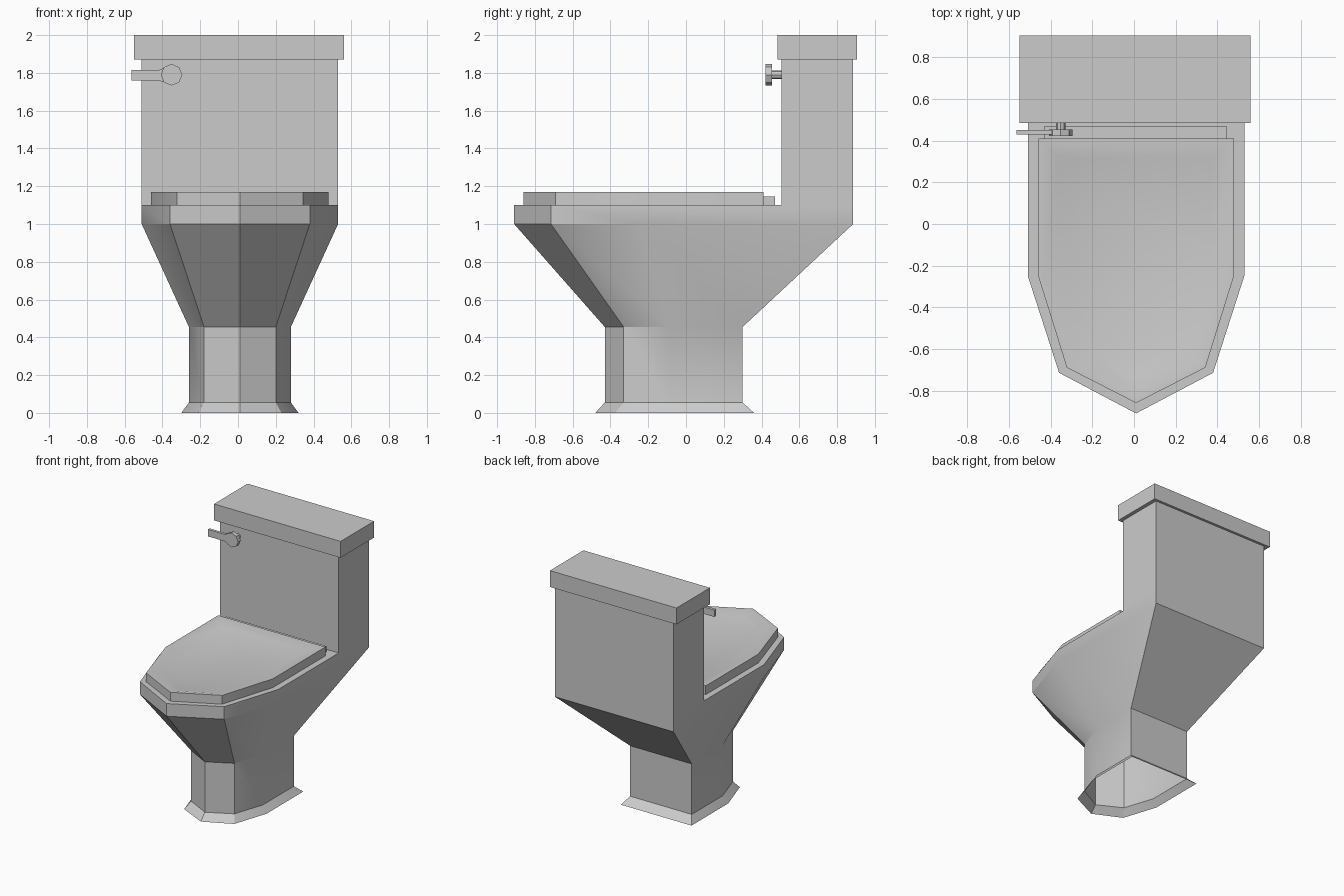
import bpy, bmesh, math
from mathutils import Matrix

if "Cube" in bpy.data.objects:
    bpy.data.objects.remove(bpy.data.objects["Cube"])

CX = 0.01  # body centre line


def outline(w, back, side, cw, corner, front):
    """Seven-sided bowl outline: square back, pointed front."""
    half = [(w, back), (w, side), (cw, corner)]
    return half + [(0, front)] + [(-x, y) for x, y in reversed(half)]


def finish(name, bm, smooth=None):
    bmesh.ops.recalc_face_normals(bm, faces=bm.faces)
    me = bpy.data.meshes.new(name)
    bm.to_mesh(me)
    bm.free()
    ob = bpy.data.objects.new(name, me)
    bpy.context.collection.objects.link(ob)
    if smooth:
        bpy.context.view_layer.objects.active = ob
        ob.select_set(True)
        bpy.ops.object.shade_smooth_by_angle(angle=math.radians(smooth))
        ob.select_set(False)
    return ob


def loft(name, levels, cap_bottom, smooth=None):
    """Skin a stack of (outline, z) rings and cap the top."""
    bm = bmesh.new()
    rings = [[bm.verts.new((CX + x, y, z)) for x, y in pts] for pts, z in levels]
    for a, b in zip(rings, rings[1:]):
        for i in range(len(a)):
            j = (i + 1) % len(a)
            bm.faces.new((a[i], a[j], b[j], b[i]))
    bm.faces.new(rings[-1])
    if cap_bottom:
        bm.faces.new(rings[0][::-1])
    return finish(name, bm, smooth)


def box(name, x0, x1, y0, y1, z0, z1):
    bm = bmesh.new()
    m = Matrix.Translation(((x0 + x1) / 2, (y0 + y1) / 2, (z0 + z1) / 2))
    bmesh.ops.create_cube(bm, size=1, matrix=m @ Matrix.Diagonal((x1 - x0, y1 - y0, z1 - z0, 1)))
    return finish(name, bm)


def disc(name, x, z, r, y0, y1):
    """Octagonal cylinder along y."""
    bm = bmesh.new()
    m = Matrix.Translation((x, (y0 + y1) / 2, z)) @ Matrix.Rotation(math.pi / 2, 4, 'X')
    bmesh.ops.create_cone(bm, cap_ends=True, segments=8, radius1=r, radius2=r, depth=y1 - y0, matrix=m)
    return finish(name, bm)


# Pedestal and bowl, open underneath
foot = outline(0.31, 0.36, -0.10, 0.22, -0.375, -0.48)
stem = outline(0.27, 0.30, -0.09, 0.19, -0.33, -0.43)
rim = outline(0.52, 0.885, -0.25, 0.37, -0.715, -0.91)
loft("bowl_and_pedestal", [(foot, 0), (stem, 0.055), (stem, 0.455), (rim, 1.0), (rim, 1.1)], False, 25)

# Closed seat lid with a shallow dished top
seat = outline(0.47, 0.41, -0.25, 0.333, -0.69, -0.86)
lip = outline(0.445, 0.385, -0.245, 0.315, -0.67, -0.83)
dish = outline(0.37, 0.32, -0.22, 0.26, -0.60, -0.74)
loft("seat_lid", [(seat, 1.1), (seat, 1.17), (lip, 1.17), (dish, 1.148)], True, 25)
box("seat_hinge", -0.43, 0.445, 0.40, 0.47, 1.09, 1.145)

# Tank and its cover
box("tank", -0.51, 0.53, 0.505, 0.885, 1.1, 1.88)
box("tank_cover", -0.55, 0.56, 0.485, 0.905, 1.87, 2.0)

# Flush handle: post, octagonal knob and tapered lever
disc("handle_post", -0.352, 1.79, 0.023, 0.44, 0.51)
disc("handle_knob", -0.352, 1.79, 0.057, 0.422, 0.455)
bm = bmesh.new()
prof = [(-0.565, 1.76), (-0.42, 1.76), (-0.36, 1.74), (-0.36, 1.84), (-0.42, 1.815), (-0.565, 1.815)]
face = bm.faces.new([bm.verts.new((x, 0.43, z)) for x, z in prof])
ext = bmesh.ops.extrude_face_region(bm, geom=[face])
bmesh.ops.translate(bm, vec=(0, 0.022, 0), verts=[g for g in ext["geom"] if isinstance(g, bmesh.types.BMVert)])
finish("handle_lever", bm)
